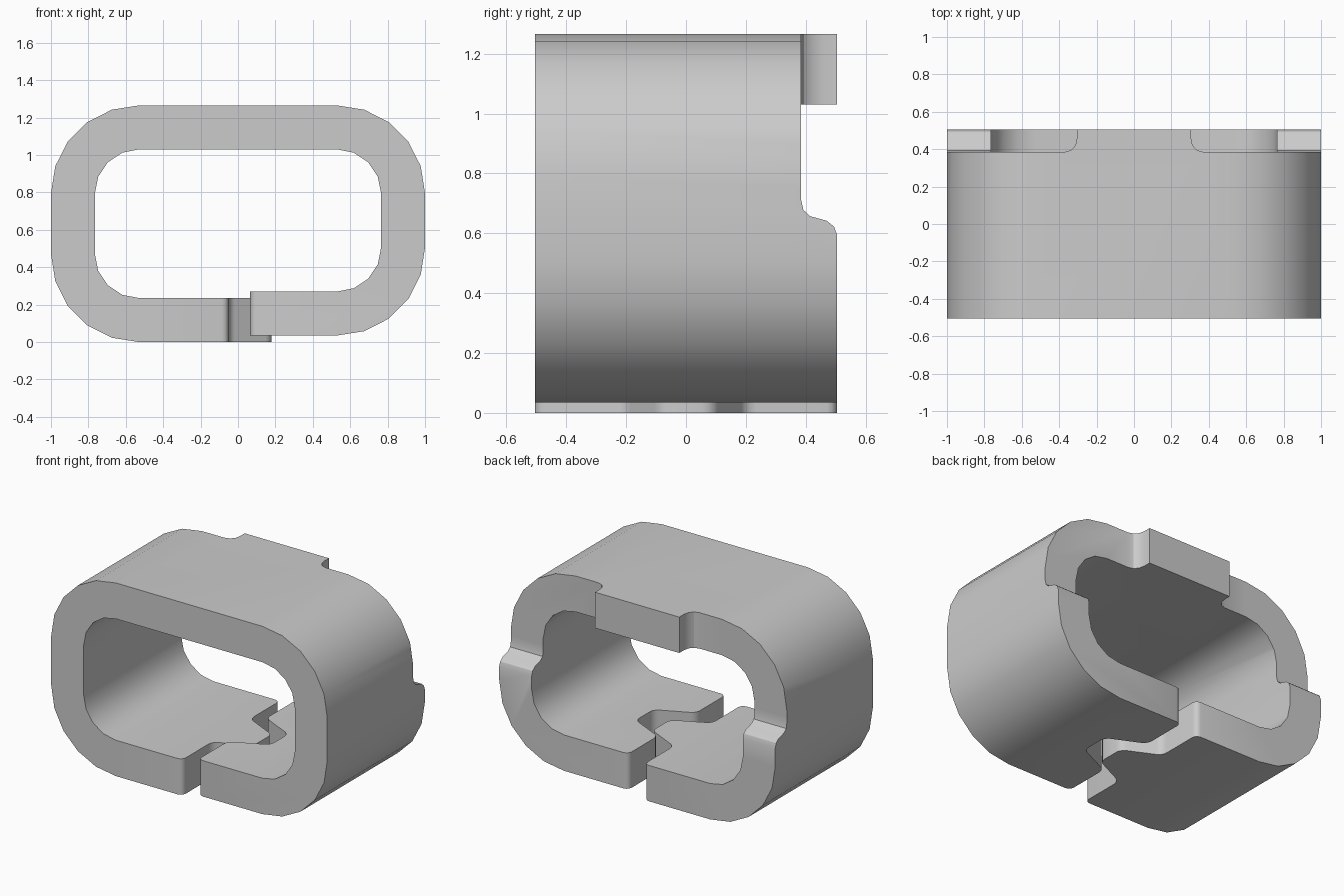
import bpy, bmesh
from math import radians, cos, sin
from mathutils import Vector

cube = bpy.data.objects.get("Cube")
if cube:
    bpy.data.objects.remove(cube, do_unlink=True)

DEPTH = 0.505            # half length of the band along y
LEFT_END, TAB_TIP = -0.05, 0.18
RIGHT_END, POCKET = 0.065, 0.30
WIDE, NARROW = 0.2, 0.09  # half widths of the tapered tab and pocket

grey = bpy.data.materials.new("plain grey")
grey.use_nodes = True
colour = (0.6, 0.6, 0.6, 1)
grey.diffuse_color = colour
grey.node_tree.nodes["Principled BSDF"].inputs["Base Color"].default_value = colour


def arc(cx, cz, r, start, end, n):
    angles = [radians(start + (end - start) * i / n) for i in range(n + 1)]
    return [(cx + r * cos(a), cz + r * sin(a)) for a in angles]


def wall(r, n):
    """Open rounded loop from the left end over the top to the right end."""
    return (arc(-0.53, 0.47, r, 270, 180, n) + arc(-0.53, 0.795, r, 180, 90, n)
            + arc(0.53, 0.795, r, 90, 0, n) + arc(0.53, 0.505, r, 0, -90, n))


def prism(bm, points, offset):
    """Closed solid from a flat outline of 3D points."""
    face = bm.faces.new([bm.verts.new(p) for p in points])
    out = bmesh.ops.extrude_face_region(bm, geom=[face], use_keep_orig=True)
    verts = [g for g in out["geom"] if isinstance(g, bmesh.types.BMVert)]
    bmesh.ops.translate(bm, verts=verts, vec=offset)
    bmesh.ops.recalc_face_normals(bm, faces=bm.faces)


def make_object(name, bm):
    mesh = bpy.data.meshes.new(name)
    bm.to_mesh(mesh)
    bm.free()
    mesh.materials.append(grey)
    obj = bpy.data.objects.new(name, mesh)
    bpy.context.collection.objects.link(obj)
    return obj


def end_faces(bm, x):
    return [f for f in bm.faces if all(abs(v.co.x - x) < 1e-4 for v in f.verts)
            and f.calc_center_median().z < 0.3]


def split_end(bm, x, half):
    """Divide an end face into three across its width."""
    for side in (-half, half):
        faces = end_faces(bm, x)
        geom = set(faces)
        for f in faces:
            geom.update(f.verts, f.edges)
        bmesh.ops.bisect_plane(bm, geom=list(geom), plane_co=(0, side, 0),
                               plane_no=(0, 1, 0))
    return end_faces(bm, x)


def push_out(bm, faces, x, old, new):
    """Extrude faces to x, sliding the edge at old half width to new."""
    out = bmesh.ops.extrude_face_region(bm, geom=faces)["geom"]
    for f in faces:
        if f.is_valid and f not in out:
            bm.faces.remove(f)
    for v in out:
        if isinstance(v, bmesh.types.BMVert):
            v.co.x = x
            if abs(abs(v.co.y) - old) < 1e-4:
                v.co.y = new if v.co.y > 0 else -new


# Rounded open band
bm = bmesh.new()
outline = [(LEFT_END, 0)] + wall(0.47, 5) + [(POCKET, 0.035), (POCKET, 0.27)]
outline += wall(0.235, 4)[::-1] + [(LEFT_END, 0.235)]
prism(bm, [(x, -DEPTH, z) for x, z in outline], (0, 2 * DEPTH, 0))

# Tapered tab on one end, matching pocket on the other
parts = split_end(bm, LEFT_END, WIDE)
push_out(bm, [f for f in parts if abs(f.calc_center_median().y) < 0.1],
         TAB_TIP, WIDE, NARROW)
parts = split_end(bm, POCKET, NARROW)
push_out(bm, [f for f in parts if abs(f.calc_center_median().y) > 0.1],
         RIGHT_END, NARROW, WIDE)
bmesh.ops.recalc_face_normals(bm, faces=bm.faces)
bmesh.ops.dissolve_limit(bm, angle_limit=0.01, verts=bm.verts, edges=bm.edges)

# Rounded upright corners at both ends
uprights = []
for e in bm.edges:
    a, b = e.verts[0].co, e.verts[1].co
    if (a.xy - b.xy).length < 1e-4 and max(a.z, b.z) < 0.3 and -0.1 < a.x < 0.35:
        uprights.append(e)
bmesh.ops.bevel(bm, geom=uprights, offset=0.035, segments=3, profile=0.5,
                affect='EDGES', clamp_overlap=True)
band = make_object("clip_band", bm)

# Recessed back edge, leaving a top tab and lower shoulders
shoulder = [(0.385, 0.9), (0.385, 0.71), (0.392, 0.678), (0.415, 0.657),
            (0.47, 0.642), (0.495, 0.622), (0.506, 0.59), (0.6, 0.59), (0.6, 0.9)]
top_notch = [(1.1, 0.385), (0.37, 0.385), (0.335, 0.395), (0.313, 0.42),
             (0.305, 0.46), (0.305, 0.6), (1.1, 0.6)]
cutters = []
for s in (-1, 1):
    bm = bmesh.new()
    prism(bm, [(0.7 * s, y, z) for y, z in shoulder], (0.4 * s, 0, 0))
    cutters.append(make_object("shoulder_cutter", bm))
    bm = bmesh.new()
    prism(bm, [(x * s, y, 0.75) for x, y in top_notch], (0, 0, 0.7))
    cutters.append(make_object("top_notch_cutter", bm))

bpy.ops.object.select_all(action='DESELECT')
bpy.context.view_layer.objects.active = band
band.select_set(True)
for cutter in cutters:
    cutter.hide_render = True
    mod = band.modifiers.new("back_recess", 'BOOLEAN')
    mod.operation, mod.solver, mod.object = 'DIFFERENCE', 'EXACT', cutter
    bpy.ops.object.modifier_apply(modifier=mod.name)
    bpy.data.objects.remove(cutter, do_unlink=True)

bpy.ops.object.shade_smooth_by_angle(angle=radians(32))
